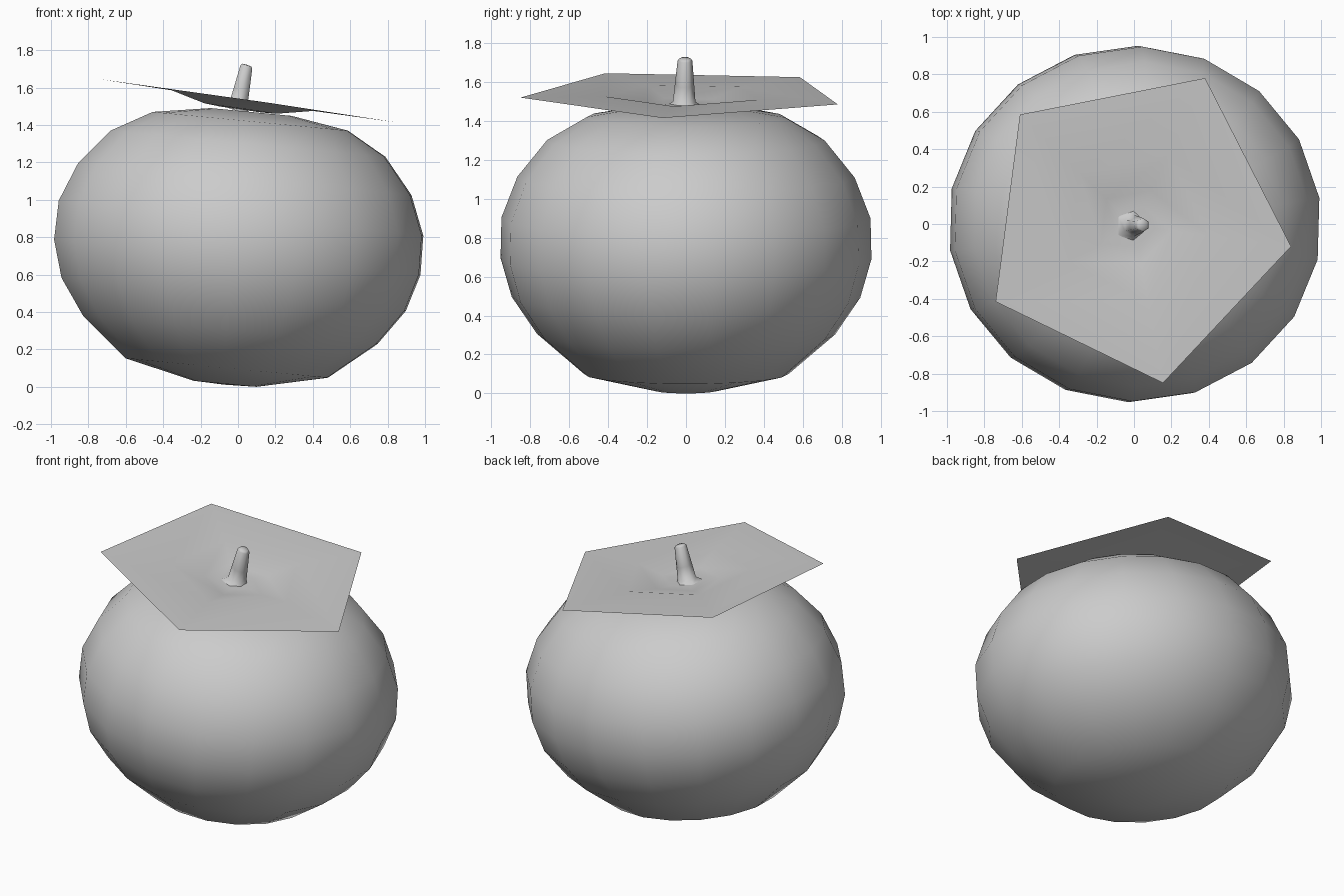
import bpy, bmesh
from math import sin, cos, radians, tau
from mathutils import Vector, Matrix

cube = bpy.data.objects.get("Cube")
if cube:
    bpy.data.objects.remove(cube)

grey = bpy.data.materials.new("plain grey")
grey.use_nodes = True
COLOUR = (0.6, 0.6, 0.6, 1)
grey.diffuse_color = COLOUR
grey.node_tree.nodes["Principled BSDF"].inputs["Base Color"].default_value = COLOUR


def loft(name, rings, start=None, end=None):
    """Bridge rings of points; start and end are optional closing points."""
    bm = bmesh.new()
    rows = [[bm.verts.new(p) for p in ring] for ring in rings]
    n = len(rows[0])
    for a, b in zip(rows, rows[1:]):
        for i in range(n):
            j = (i + 1) % n
            bm.faces.new((a[i], a[j], b[j], b[i]))
    for row, tip, flip in ((rows[0], start, True), (rows[-1], end, False)):
        if tip is not None:
            t = bm.verts.new(tip)
            for i in range(n):
                tri = (row[i], row[(i + 1) % n], t)
                bm.faces.new(tri[::-1] if flip else tri)
    mesh = bpy.data.meshes.new(name)
    bm.to_mesh(mesh)
    bm.free()
    mesh.materials.append(grey)
    mesh.shade_smooth()
    obj = bpy.data.objects.new(name, mesh)
    bpy.context.collection.objects.link(obj)
    return obj


def circle(r, z, n, phase=0, squash=1):
    return [Vector((r * cos(phase + tau * i / n),
                    squash * r * sin(phase + tau * i / n), z)) for i in range(n)]


# Fruit body: a squat turned shape, leaning slightly to its left
profile = [(0.17, -0.72), (0.55, -0.635), (0.80, -0.43), (0.935, -0.24),
           (0.995, -0.04), (0.99, 0.17), (0.905, 0.38), (0.745, 0.57),
           (0.53, 0.69), (0.22, 0.74)]
body = loft("fruit_body",
            [circle(r, z, 18, radians(8.5), 0.958) for r, z in profile],
            start=(0, 0, -0.725), end=(0, 0, 0.71))
body.data.transform(Matrix.Translation((0, 0, 0.735)) @ Matrix.Rotation(radians(5.5), 4, "Y"))
low = min(v.co.z for v in body.data.vertices)
body.data.transform(Matrix.Translation((0, 0, -low)))

# Leaf: a thin tilted pentagon, dished around the stem
corners = [Vector(c) for c in ((0.84, -0.12, 1.415), (0.38, 0.78, 1.485),
                               (-0.61, 0.585, 1.625), (-0.74, -0.415, 1.645),
                               (0.155, -0.85, 1.52))]
middle = Vector((0.0, -0.01, 1.54))


def leaf_ring(scale, drop):
    return [middle.lerp(c, scale) - Vector((0, 0, drop)) for c in corners]


loft("leaf", [leaf_ring(s, d) for s, d in
              ((1, 0), (0.48, 0.005), (0.24, 0.05), (0.13, 0.055))],
     end=middle - Vector((0, 0, 0.05)))

# Stem: a tapered stalk with a flared foot and a slanted tip
foot, tip = Vector((-0.005, -0.01, 1.475)), Vector((0.047, -0.005, 1.72))
lean = Matrix.Rotation(radians(18), 3, "Y")
stem_rings = []
for t, r in ((0, 0.095), (0.1, 0.058), (0.45, 0.05), (0.96, 0.038), (1, 0.03)):
    centre = foot.lerp(tip, t)
    stem_rings.append([centre + lean @ p for p in circle(r, 0, 6, radians(30))])
stem = loft("stem", stem_rings, end=tip + Vector((0, 0, 0.002)))
bpy.context.view_layer.objects.active = stem
stem.select_set(True)
bpy.ops.object.shade_smooth_by_angle(angle=radians(65))
